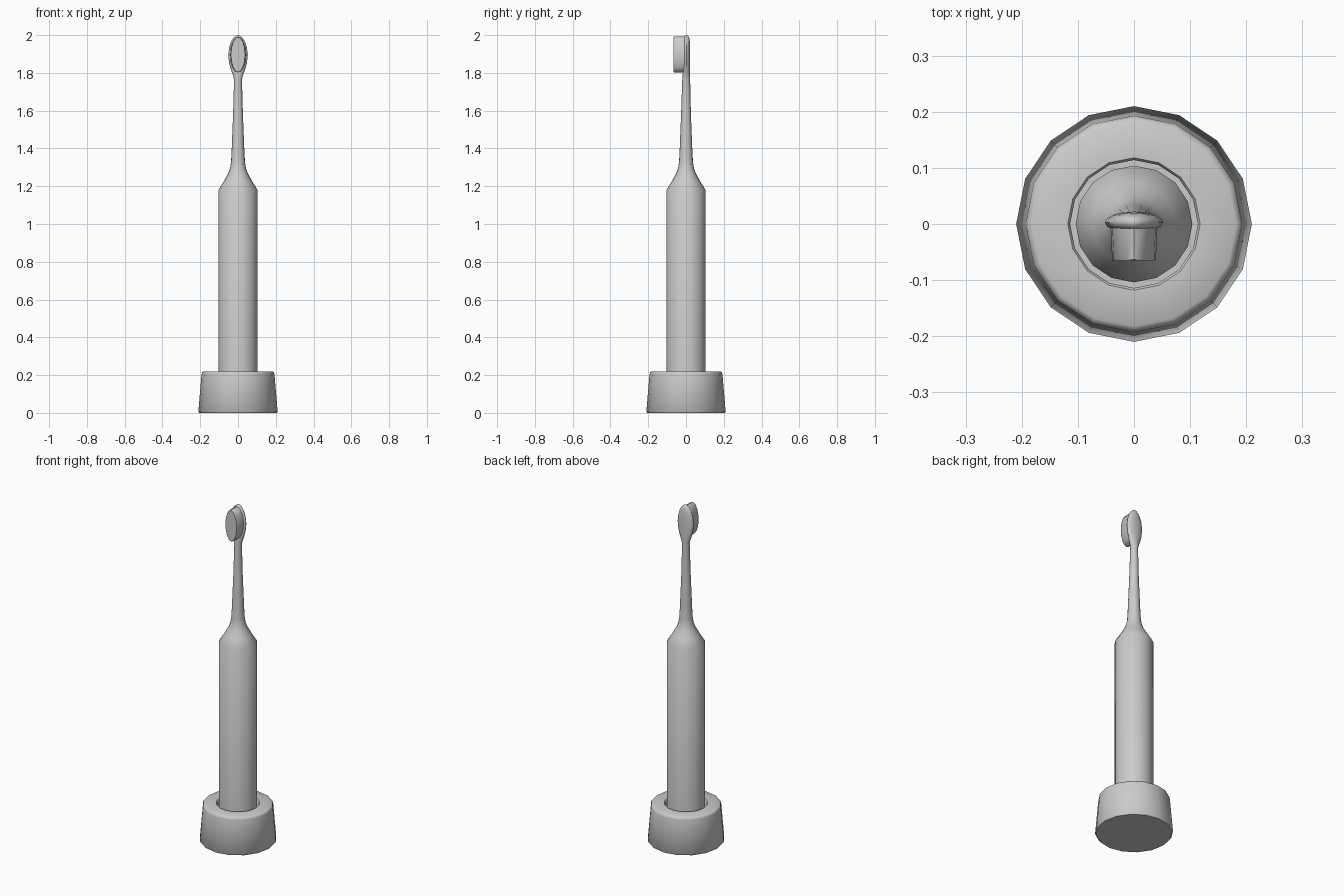
import bpy, bmesh
from math import cos, sin, pi

if "Cube" in bpy.data.objects:
    bpy.data.objects.remove(bpy.data.objects["Cube"])

SIDES = 16


def loft(name, rings, axis='Z', angle=40):
    """Skin elliptical rings (position, rx, ry, centre offset) and cap both ends."""
    bm = bmesh.new()
    loops = []
    for p, rx, ry, c in rings:
        loop = []
        for i in range(SIDES):
            a = 2 * pi * i / SIDES
            u, v = rx * cos(a), ry * sin(a) + c
            loop.append(bm.verts.new((u, v, p) if axis == 'Z' else (u, p, v)))
        loops.append(loop)
    for a, b in zip(loops, loops[1:]):
        for i in range(SIDES):
            j = (i + 1) % SIDES
            bm.faces.new((a[i], a[j], b[j], b[i]))
    bm.faces.new(loops[0][::-1])
    bm.faces.new(loops[-1])
    bmesh.ops.recalc_face_normals(bm, faces=bm.faces)
    me = bpy.data.meshes.new(name)
    bm.to_mesh(me)
    bm.free()
    ob = bpy.data.objects.new(name, me)
    bpy.context.collection.objects.link(ob)
    bpy.ops.object.select_all(action='DESELECT')
    ob.select_set(True)
    bpy.context.view_layer.objects.active = ob
    bpy.ops.object.shade_smooth_by_angle(angle=angle * pi / 180)
    return ob


def round_rings(profile):
    return [(z, r, r, 0) for r, z in profile]


# charging base with a socket for the handle
loft("charging_base", round_rings([
    (0.205, 0), (0.21, 0.006), (0.193, 0.205), (0.19, 0.215), (0.182, 0.22),
    (0.118, 0.22), (0.114, 0.215), (0.114, 0.06)]), angle=50)

# handle, shoulder, slim neck and flattened oval head
loft("handle_and_head", round_rings([
    (0.104, 0.06), (0.104, 1.18), (0.074, 1.228), (0.051, 1.27),
    (0.042, 1.295), (0.037, 1.325), (0.034, 1.38)]) + [
    (1.58, 0.026, 0.026, 0), (1.76, 0.021, 0.021, 0.001),
    (1.785, 0.025, 0.02, 0.002), (1.815, 0.037, 0.019, 0.003),
    (1.85, 0.047, 0.019, 0.003), (1.895, 0.052, 0.019, 0.003),
    (1.935, 0.047, 0.018, 0.003), (1.965, 0.037, 0.017, 0.003),
    (1.985, 0.025, 0.014, 0.003), (1.996, 0.012, 0.009, 0.003),
    (2.0, 0.004, 0.004, 0.003)], angle=45)

# bristle pad facing the front
loft("bristles", [(0.0, 0.042, 0.095, 1.897), (-0.063, 0.039, 0.095, 1.897),
                  (-0.066, 0.037, 0.092, 1.897)], axis='Y')
